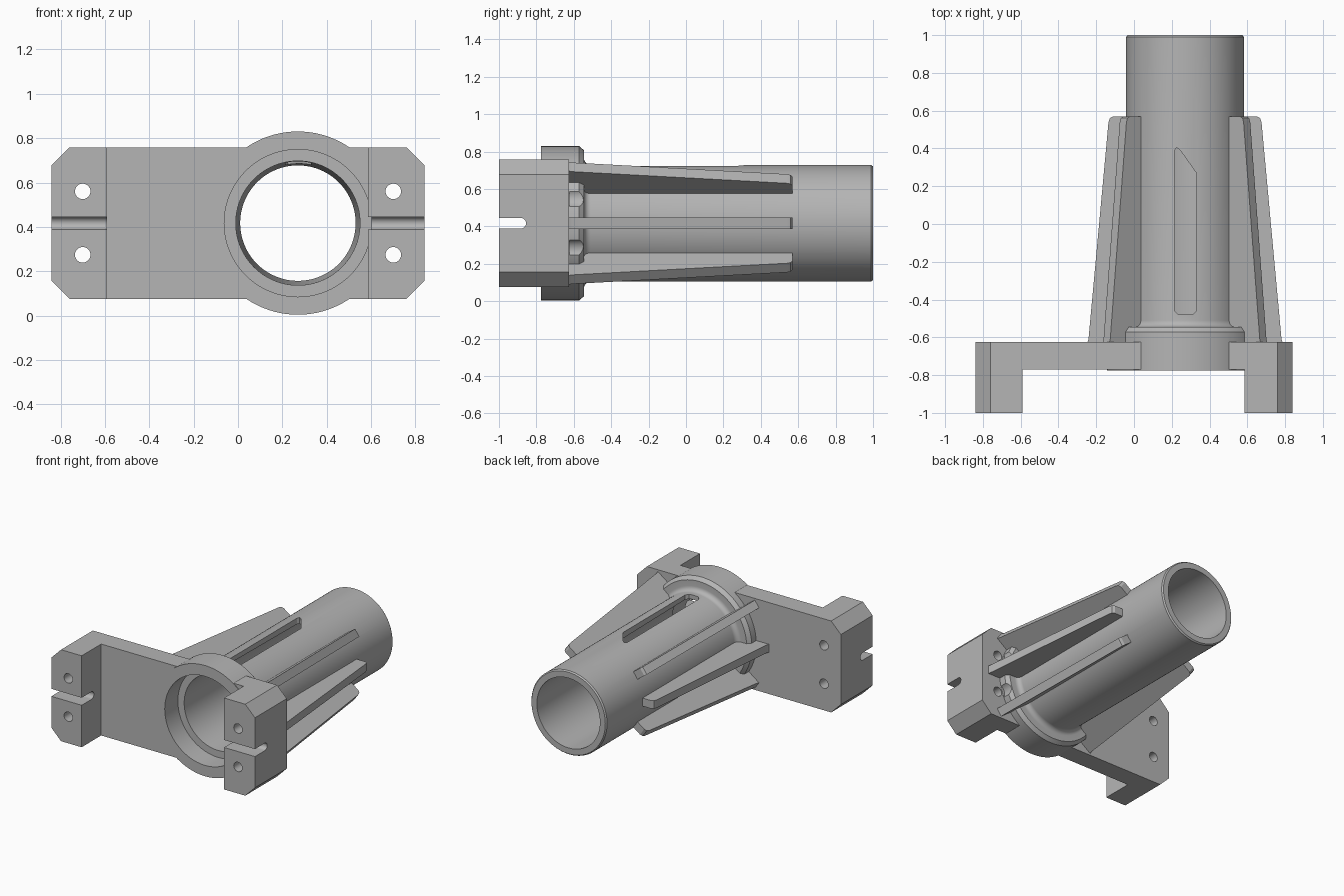
import bpy, bmesh, math
from mathutils import Vector, Matrix

if "Cube" in bpy.data.objects:
    bpy.data.objects.remove(bpy.data.objects["Cube"], do_unlink=True)

CX, CZ = 0.27, 0.417          # tube axis
PLATE_BACK, PLATE_FRONT = -0.625, -0.77

gray = bpy.data.materials.new("light_gray")
gray.use_nodes = True
gray.diffuse_color = (0.46, 0.46, 0.46, 1)
gray.node_tree.nodes["Principled BSDF"].inputs["Base Color"].default_value = gray.diffuse_color


def finish(name, bm):
    bmesh.ops.recalc_face_normals(bm, faces=bm.faces)
    mesh = bpy.data.meshes.new(name)
    bm.to_mesh(mesh)
    bm.free()
    mesh.materials.append(gray)
    ob = bpy.data.objects.new(name, mesh)
    bpy.context.collection.objects.link(ob)
    return ob


def prism(name, points, axis, lo, hi, turn=None):
    """Extrude a 2D outline along one axis."""
    place = {"x": lambda a, b, c: (c, a, b),
             "y": lambda a, b, c: (a, c, b),
             "z": lambda a, b, c: (a, b, c)}[axis]
    bm = bmesh.new()
    face = bm.faces.new([bm.verts.new(place(a, b, lo)) for a, b in points])
    ext = bmesh.ops.extrude_face_region(bm, geom=[face])
    moved = [v for v in ext["geom"] if isinstance(v, bmesh.types.BMVert)]
    bmesh.ops.translate(bm, verts=moved, vec=Vector(place(0, 0, hi - lo)))
    if turn:
        bm.transform(turn)
    return finish(name, bm)


def lathe(name, profile, x=CX, z=CZ, steps=96):
    """Solid of revolution about a y axis; profile holds (y, radius)."""
    bm = bmesh.new()
    rings = []
    for y, r in profile:
        angles = [2 * math.pi * i / steps for i in range(steps)]
        rings.append([bm.verts.new((x + r * math.cos(a), y, z + r * math.sin(a))) for a in angles])
    for a, b in zip(rings, rings[1:]):
        for i in range(steps):
            j = (i + 1) % steps
            bm.faces.new((a[i], a[j], b[j], b[i]))
    bm.faces.new(rings[0])
    bm.faces.new(rings[-1])
    return finish(name, bm)


def combine(target, other, operation):
    mod = target.modifiers.new(operation, "BOOLEAN")
    mod.operation = operation
    mod.solver = "EXACT"
    mod.object = other
    bpy.context.view_layer.objects.active = target
    bpy.ops.object.modifier_apply(modifier=mod.name)
    bpy.data.objects.remove(other, do_unlink=True)


def box(x0, x1, y0, y1):
    return [(x0, y0), (x1, y0), (x1, y1), (x0, y1)]


# Mounting plate with chamfered corners and two feet
W, H, C = 0.84, 0.341, 0.08
quarter = [(W, H - C), (W - C, H)]
outline = quarter + [(-x, z) for x, z in reversed(quarter)]
outline += [(-x, -z) for x, z in outline]
bracket = prism("bracket", [(x, z + CZ) for x, z in outline], "y", -1.0, PLATE_BACK)
combine(bracket, prism("recess", box(-0.59, 0.585, -1.2, PLATE_FRONT), "z", -0.2, 1.2), "DIFFERENCE")

# Tube with round flange and a filleted root
root = [(-0.51 - 0.035 * math.sin(t), 0.347 - 0.035 * math.cos(t))
        for t in [math.pi / 2 * (1 - i / 6) for i in range(7)]]
tube = lathe("tube", [(-0.775, 0.413), (-0.572, 0.413), (-0.545, 0.39)] + root
             + [(0.99, 0.312), (1.0, 0.304)])
combine(bracket, tube, "UNION")

# Six tapered ribs around the tube
rib_side = [(0.28, -0.65), (0.525, -0.65), (0.511, -0.61), (0.405, 0.54),
            (0.398, 0.56), (0.38, 0.57), (0.28, 0.57)]
for angle in (-36, 0, 36, 144, 180, 216):
    turn = Matrix.Translation((CX, 0, CZ)) @ Matrix.Rotation(math.radians(angle), 4, "Y")
    combine(bracket, prism("rib", rib_side, "z", -0.03, 0.03, turn), "UNION")

# Stepped front socket and tapered bore
combine(bracket, lathe("bore", [(-0.9, 0.332), (-0.62, 0.332), (-0.62, 0.28), (1.1, 0.259)]),
        "DIFFERENCE")

# Window in the top of the tube
window = [(0.215, -0.46), (0.235, -0.48), (0.31, -0.48), (0.33, -0.46),
          (0.33, 0.27), (0.245, 0.39), (0.225, 0.405), (0.215, 0.39)]
combine(bracket, prism("window", window, "z", CZ + 0.1, 1.0), "DIFFERENCE")

# Round-ended slots across both feet
R = 0.028
slot = [(-1.1, CZ - R)] + [(-0.883 + R * math.cos(t), CZ + R * math.sin(t))
                           for t in [math.pi * (i / 12 - 0.5) for i in range(13)]]
slot.append((-1.1, CZ + R))
combine(bracket, prism("foot_slot", slot, "x", -1.0, 1.0), "DIFFERENCE")

# Screw holes, with clearance behind the plate
for x in (-0.7, 0.7):
    for z in (CZ - 0.143, CZ + 0.143):
        combine(bracket, lathe("screw_hole", [(-1.1, 0.035), (-0.5, 0.035)], x, z, 32), "DIFFERENCE")
        if x > 0:
            combine(bracket, lathe("clearance", [(PLATE_BACK + 0.002, 0.06), (-0.5, 0.06)], x, z, 32),
                    "DIFFERENCE")

bpy.ops.object.select_all(action="DESELECT")
bracket.select_set(True)
bpy.context.view_layer.objects.active = bracket
bpy.ops.object.shade_smooth_by_angle(angle=math.radians(25))
